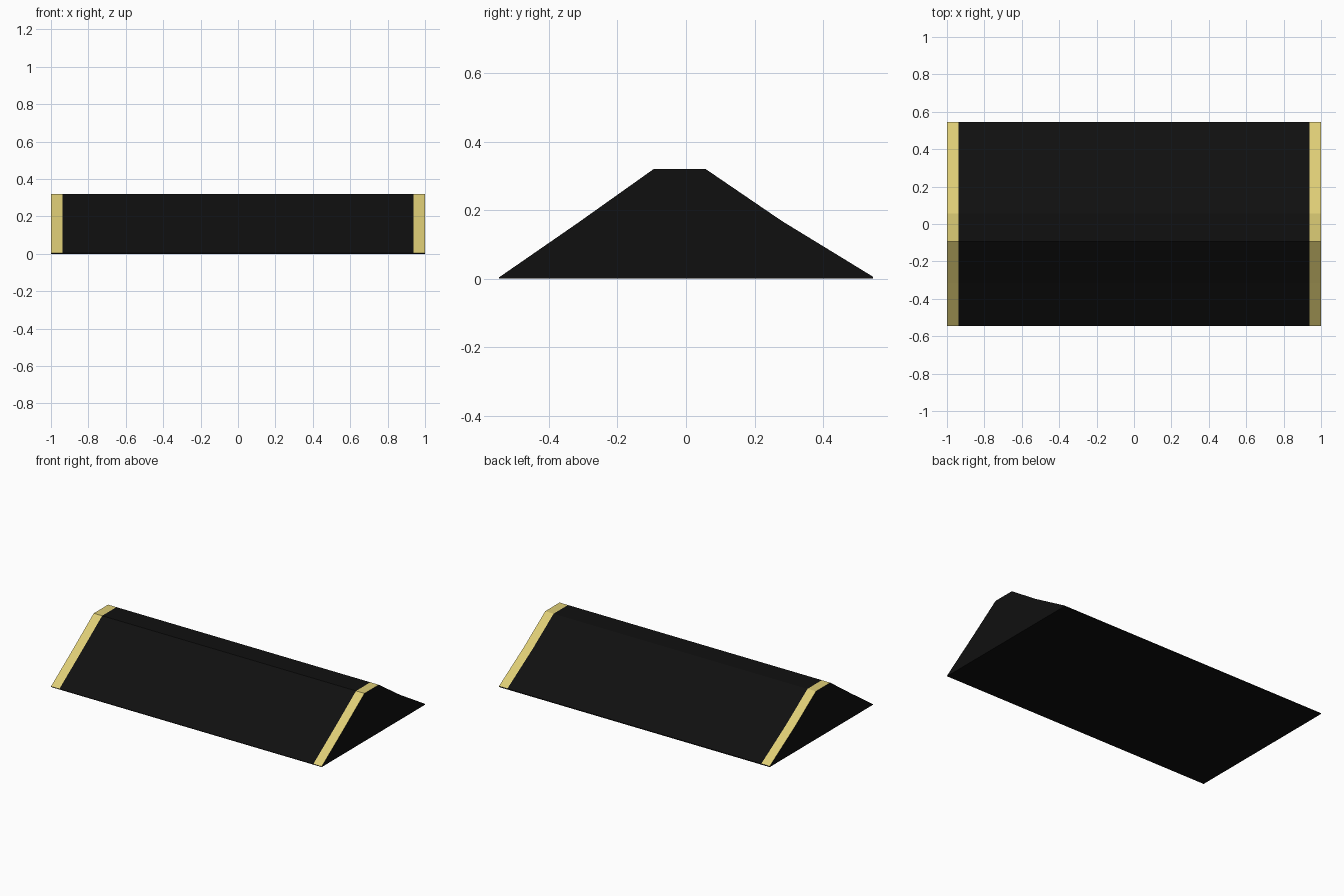
import bpy, bmesh

if "Cube" in bpy.data.objects:
    bpy.data.objects.remove(bpy.data.objects["Cube"])


def material(name, colour):
    m = bpy.data.materials.new(name)
    m.diffuse_color = (*colour, 1)
    m.use_nodes = True
    m.node_tree.nodes["Principled BSDF"].inputs["Base Color"].default_value = m.diffuse_color
    return m


black = material("black_rubber", (0.005, 0.005, 0.005))
yellow = material("yellow_paint", (0.73, 0.61, 0.18))

# Ramp cross-section (y, z): first point to last runs up and over, then closes along the base
profile = [(-0.545, 0), (-0.545, 0.004), (-0.315, 0.163), (-0.094, 0.32),
           (0.057, 0.32), (0.28, 0.168), (0.545, 0.006), (0.545, 0)]
# Stations along the length: yellow bands lie between the outer pairs
stations = [-1, -0.938, 0.938, 1]

bm = bmesh.new()
rings = [[bm.verts.new((x, y, z)) for y, z in profile] for x in stations]
n = len(profile)
for s, (a, b) in enumerate(zip(rings, rings[1:])):
    for i in range(n):
        j = (i + 1) % n
        face = bm.faces.new((a[i], a[j], b[j], b[i]))
        # Sloped and top faces of the end bands are painted
        face.material_index = 1 if s != 1 and 1 <= i <= n - 3 else 0

# Black end walls
bm.faces.new(rings[0])
bm.faces.new(rings[-1])
bmesh.ops.recalc_face_normals(bm, faces=bm.faces[:])

mesh = bpy.data.meshes.new("ramp_body")
bm.to_mesh(mesh)
bm.free()
mesh.materials.append(black)
mesh.materials.append(yellow)
bpy.context.collection.objects.link(bpy.data.objects.new("ramp_body", mesh))
